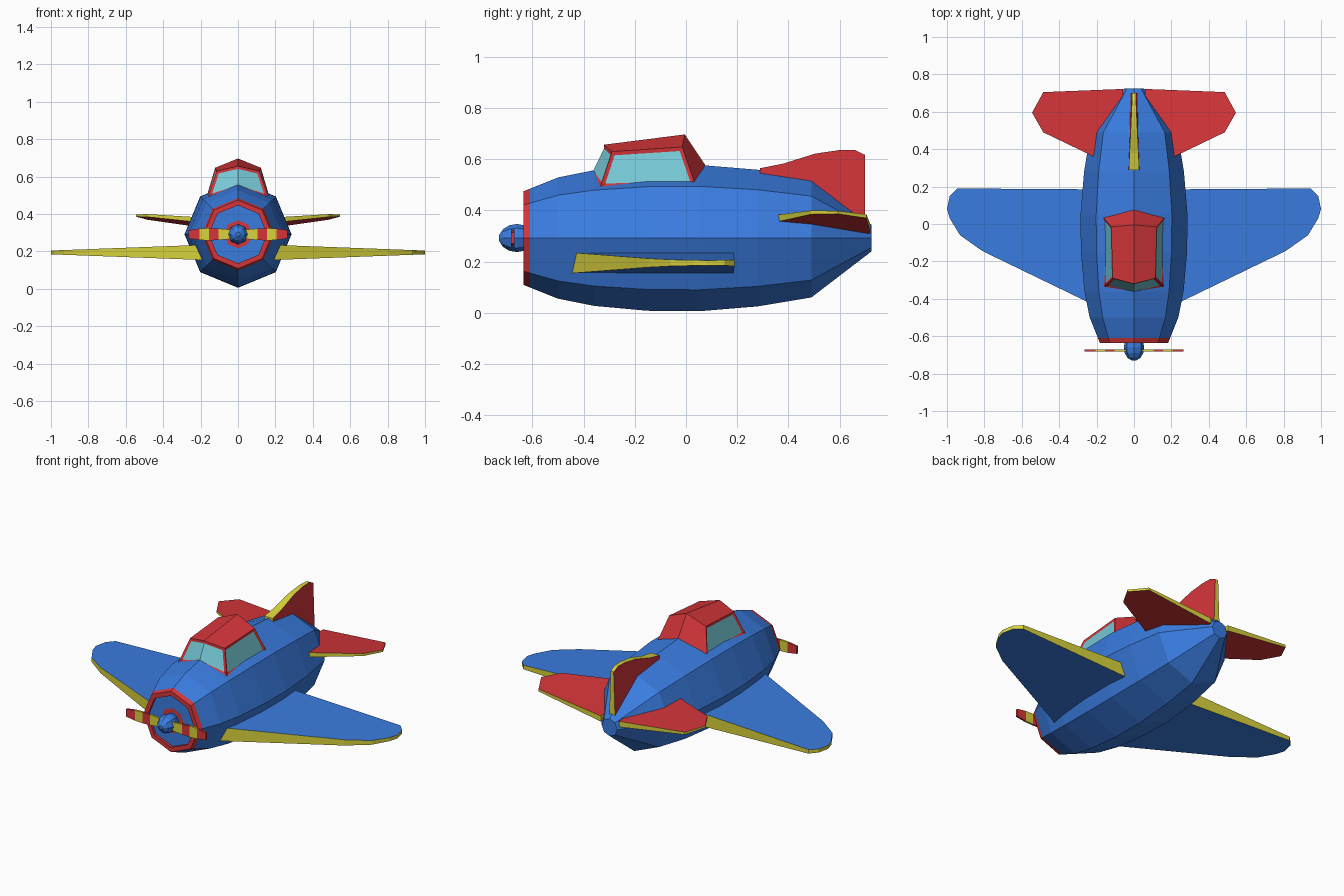
import bpy
import bmesh
from math import sin, cos, pi
from mathutils import Vector

if "Cube" in bpy.data.objects:
    bpy.data.objects.remove(bpy.data.objects["Cube"], do_unlink=True)


def paint(name, rgb):
    m = bpy.data.materials.new(name)
    m.use_nodes = True
    m.diffuse_color = (*rgb, 1)
    m.node_tree.nodes["Principled BSDF"].inputs["Base Color"].default_value = (*rgb, 1)
    return m


MATS = [paint("blue", (0.042, 0.2, 0.74)), paint("red", (0.66, 0.036, 0.042)),
        paint("yellow", (0.7, 0.65, 0.045)), paint("glass", (0.18, 0.58, 0.67))]
BLUE, RED, YELLOW, GLASS = range(4)
AXIS_Z = 0.292


def finish(name, bm):
    bmesh.ops.recalc_face_normals(bm, faces=bm.faces)
    mesh = bpy.data.meshes.new(name)
    bm.to_mesh(mesh)
    bm.free()
    for m in MATS:
        mesh.materials.append(m)
    ob = bpy.data.objects.new(name, mesh)
    bpy.context.collection.objects.link(ob)
    return ob


def face(bm, verts, mat):
    f = bm.faces.new(verts)
    f.material_index = mat
    return f


def lathe(name, profile, sides=8):
    """Turn (y, radius, colour of the band leading here) around the long axis."""
    bm = bmesh.new()
    rings = []
    for y, r, _ in profile:
        rings.append([bm.verts.new((r * sin(2 * pi * i / sides), y,
                                    AXIS_Z + r * cos(2 * pi * i / sides)))
                      for i in range(sides)])
    for a, b, (_, _, mat) in zip(rings, rings[1:], profile[1:]):
        for i in range(sides):
            j = (i + 1) % sides
            face(bm, (a[i], a[j], b[j], b[i]), mat)
    face(bm, rings[0], profile[0][2])
    face(bm, rings[-1], profile[-1][2])
    return finish(name, bm)


def slab(name, low, high, skin, rim):
    """Join two matching outlines into a panel with a coloured edge."""
    bm = bmesh.new()
    lo = [bm.verts.new(p) for p in low]
    hi = [bm.verts.new(p) for p in high]
    face(bm, lo, skin)
    face(bm, hi, skin)
    for i in range(len(lo)):
        j = (i + 1) % len(lo)
        face(bm, (lo[i], lo[j], hi[j], hi[i]), rim)
    return finish(name, bm)


# Fuselage with a recessed cowl face and red cowl ring
lathe("fuselage", [
    (-0.62, 0.05, BLUE), (-0.62, 0.075, RED), (-0.62, 0.155, BLUE),
    (-0.635, 0.155, RED), (-0.635, 0.183, RED), (-0.61, 0.193, RED),
    (-0.5, 0.237, BLUE), (-0.36, 0.265, BLUE), (-0.15, 0.284, BLUE),
    (0.05, 0.286, BLUE), (0.28, 0.267, BLUE), (0.49, 0.232, BLUE),
    (0.725, 0.052, BLUE)])

# Spinner
lathe("spinner", [(-0.615, 0.04, BLUE), (-0.635, 0.05, BLUE), (-0.66, 0.055, BLUE),
                  (-0.69, 0.05, BLUE), (-0.715, 0.035, BLUE), (-0.73, 0.012, BLUE)])

# Wings, tailplanes and striped propeller blades, on both sides
WING = [(0.18, -0.45), (0.81, -0.145), (0.93, -0.06), (0.985, 0.03),
        (1.0, 0.08), (0.985, 0.15), (0.945, 0.19), (0.18, 0.185)]
TAIL = [(0.06, 0.29), (0.225, 0.365), (0.485, 0.49), (0.545, 0.595),
        (0.485, 0.705), (0.06, 0.722)]
STRIPES = [(0.03, 0.024), (0.105, 0.031), (0.155, 0.033), (0.205, 0.031), (0.265, 0.022)]


def wing_z(x, y):
    t = (x - 0.2) / 0.8
    return 0.155 + 0.03 * t, 0.235 - 0.03 * t


def tail_z(x, y):
    low = 0.37 + 0.14 * (x - 0.485) - 0.07 * (y - 0.705)
    return low, low + 0.012 + 0.045 * (0.545 - x)


for label, s in (("left", 1), ("right", -1)):
    for part, outline, height, skin in (("wing", WING, wing_z, BLUE),
                                        ("tailplane", TAIL, tail_z, RED)):
        slab(f"{label}_{part}",
             [(s * x, y, height(x, y)[0]) for x, y in outline],
             [(s * x, y, height(x, y)[1]) for x, y in outline], skin, YELLOW)

    bm = bmesh.new()
    rings = [[bm.verts.new((s * x, -0.677 + dy, AXIS_Z + dz * h))
              for dy, dz in ((-0.006, -1), (0.006, -1), (0.006, 1), (-0.006, 1))]
             for x, h in STRIPES]
    for k, (a, b) in enumerate(zip(rings, rings[1:])):
        for i in range(4):
            j = (i + 1) % 4
            face(bm, (a[i], a[j], b[j], b[i]), RED if k % 2 else YELLOW)
    face(bm, rings[0], YELLOW)
    face(bm, rings[-1], RED)
    finish(f"{label}_propeller_blade", bm)

# Tail fin, thinner towards its top and rear
FIN = [(0.29, 0.5), (0.29, 0.565), (0.38, 0.583), (0.505, 0.622), (0.6, 0.636),
       (0.66, 0.636), (0.7, 0.617), (0.7, 0.33)]


def fin_side(s):
    return [(s * (0.028 - 0.04 * (y - 0.29) - 0.033 * (z - 0.565)), y, z) for y, z in FIN]


slab("tail_fin", fin_side(-1), fin_side(1), RED, YELLOW)

# Canopy with a ridged roof and inset panes
BASE = [(0, -0.375, 0.545), (0.16, -0.335, 0.493), (0.165, 0.035, 0.503), (0, 0.075, 0.578)]
ROOF = [(0, -0.32, 0.657), (0.115, -0.29, 0.63), (0.122, -0.015, 0.648), (0, -0.005, 0.697)]
bm = bmesh.new()


def canopy_ring(points):
    right = [(-x, y, z) for x, y, z in points[2:0:-1]]
    return [bm.verts.new(Vector(p)) for p in points + right]


base, roof = canopy_ring(BASE), canopy_ring(ROOF)
walls = [face(bm, (base[i], base[(i + 1) % 6], roof[(i + 1) % 6], roof[i]), RED)
         for i in range(6)]
for ring in (base, roof):
    face(bm, (ring[0], ring[1], ring[2], ring[3]), RED)
    face(bm, (ring[0], ring[3], ring[4], ring[5]), RED)
bmesh.ops.recalc_face_normals(bm, faces=bm.faces)
for pane in ([walls[0], walls[5]], [walls[1]], [walls[4]]):
    bmesh.ops.inset_region(bm, faces=pane, thickness=0.014, depth=-0.006,
                           use_even_offset=True, use_boundary=True)
    for f in pane:
        f.material_index = GLASS
finish("canopy", bm)
